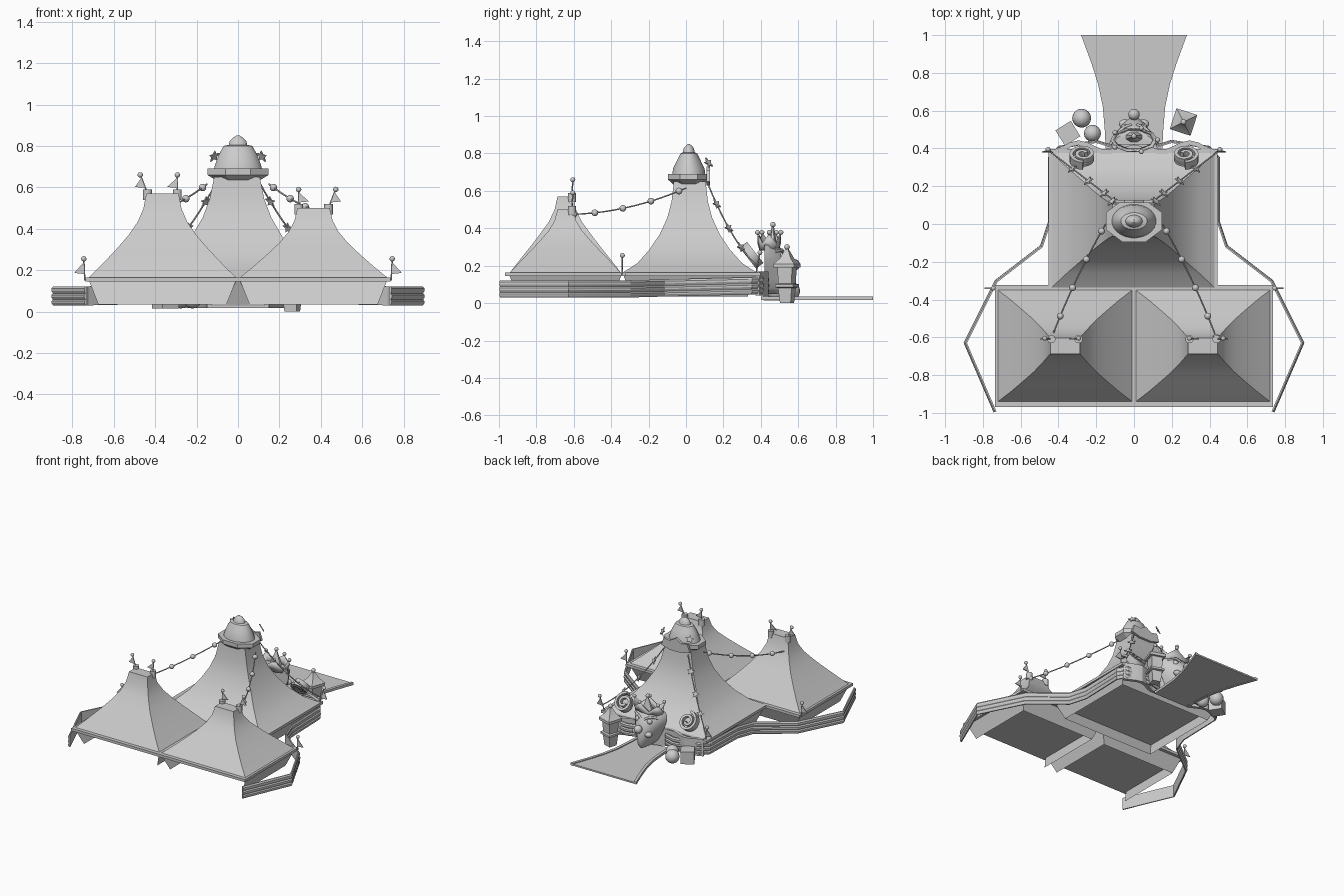
import bpy, bmesh, math
from mathutils import Vector

if "Cube" in bpy.data.objects:
    bpy.data.objects.remove(bpy.data.objects["Cube"])


def mesh(name, verts, faces, angle=35):
    me = bpy.data.meshes.new(name)
    me.from_pydata([tuple(v) for v in verts], [], faces)
    bm = bmesh.new()
    bm.from_mesh(me)
    bmesh.ops.recalc_face_normals(bm, faces=bm.faces)
    bm.to_mesh(me)
    bm.free()
    ob = bpy.data.objects.new(name, me)
    bpy.context.collection.objects.link(ob)
    bpy.ops.object.select_all(action='DESELECT')
    bpy.context.view_layer.objects.active = ob
    ob.select_set(True)
    bpy.ops.object.shade_smooth_by_angle(angle=math.radians(angle))
    return ob


def loft(name, rings, angle=35):
    n = len(rings[0])
    verts = [p for r in rings for p in r]
    faces = [(i*n+j, i*n+(j+1) % n, (i+1)*n+(j+1) % n, (i+1)*n+j)
             for i in range(len(rings)-1) for j in range(n)]
    faces += [tuple(range(n))[::-1], tuple(range(len(verts)-n, len(verts)))]
    return mesh(name, verts, faces, angle)


def rect(cx, cy, z, a, b):
    return [(cx-a, cy-b, z), (cx+a, cy-b, z), (cx+a, cy+b, z), (cx-a, cy+b, z)]


def oval(cx, cy, z, a, b, n=24):
    return [(cx+a*math.cos(2*math.pi*(i+.5)/n), cy+b*math.sin(2*math.pi*(i+.5)/n), z) for i in range(n)]


def ribbon(name, path, section):
    """Sweep (offset, height) section along a mitred path of (x, y, z)."""
    pts = [Vector(p) for p in path]
    rings = []
    for i, p in enumerate(pts):
        a = pts[i]-pts[i-1] if i else pts[1]-pts[0]
        b = pts[i+1]-pts[i] if i < len(pts)-1 else a
        na, nb = [Vector((d.y, -d.x, 0)).normalized() for d in (a, b)]
        m = (na+nb).normalized()
        m /= max(.5, m.dot(na))
        rings.append([p+m*o+Vector((0, 0, h)) for o, h in section])
    return loft(name, rings, 25)


def ball(name, loc, r, scale=(1, 1, 1)):
    bpy.ops.mesh.primitive_uv_sphere_add(segments=16, ring_count=10, radius=r, location=loc)
    ob = bpy.context.object
    ob.name = name
    ob.scale = scale
    bpy.ops.object.shade_smooth()
    return ob


def rope(name, pts, r=.004):
    cu = bpy.data.curves.new(name, 'CURVE')
    cu.dimensions = '3D'
    cu.bevel_depth = r
    cu.bevel_resolution = 1
    sp = cu.splines.new('POLY')
    sp.points.add(len(pts)-1)
    for q, p in zip(sp.points, pts):
        q.co = (*p, 1)
    ob = bpy.data.objects.new(name, cu)
    bpy.context.collection.objects.link(ob)


def flag(base, top, s):
    b, t = Vector(base), Vector(top)
    rope("flag_pole", [b, t], .004)
    ball("flag_knob", t, .013)
    p, q = b.lerp(t, .85), b.lerp(t, .3)
    tip = q+Vector((s*.05, 0, .005))
    d = Vector((0, .003, 0))
    loft("pennant", [[p-d, q-d, tip-d], [p+d, q+d, tip+d]])


def star(loc, r, s):
    pts = []
    for i in range(10):
        a, k = math.pi*i/5+math.pi/2, r if i % 2 == 0 else r*.45
        pts.append((k*math.cos(a), k*math.sin(a)))
    ob = loft("star", [[(x, y, z) for x, z in pts] for y in (-.004, .004)])
    ob.location = loc
    ob.rotation_euler = (.5, .2*s, -.6*s)


def tent(name, cx, cy, a, b, profile, h, front):
    # open-bottomed sloping skirt (front optional), eave board, then swept canvas
    v = rect(cx, cy, .035, a-.05, b-.05)+rect(cx, cy, .15, a-.005, b-.005)
    mesh(name+"_skirt", v, [(i, (i+1) % 4, 4+(i+1) % 4, 4+i) for i in range(0 if front else 1, 4)])
    loft(name+"_eave", [rect(cx, cy, z, a+.012, b+.018) for z in (.145, .165)])
    loft(name+"_roof", [rect(cx, cy, .165+t*(h-.165), x, y) for x, y, t in profile])


# Tents
side = [(.355, .295, 0), (.29, .245, .16), (.225, .19, .33), (.165, .137, .5),
        (.12, .09, .66), (.092, .058, .82), (.078, .042, 1)]
tent("left_tent", -.365, -.645, .36, .305, side, .57, False)
tent("right_tent", .365, -.645, .36, .305, side, .5, False)
main = [(.43, .355, 0), (.35, .28, .1), (.275, .215, .25), (.215, .16, .42),
        (.165, .12, .6), (.132, .097, .78), (.11, .085, 1)]
tent("main_tent", -.005, .02, .435, .36, main, .65, True)

# Cupola over the main tent
loft("cupola_collar", [oval(0, .015, z, a, b, 8) for z, a, b in
     [(.635, .115, .09), (.66, .16, .12), (.69, .16, .12), (.69, .12, .09)]], 20)
loft("cupola_roof", [oval(0, .015, z, a, b) for z, a, b in
     [(.68, .12, .09), (.72, .108, .085), (.76, .092, .065), (.80, .07, .045), (.805, .045, .033),
      (.825, .04, .028), (.84, .025, .018), (.85, .008, .006)]])

# Sign board on the back of the cupola
prof = [(-.12, .65), (-.05, .63), (.05, .63), (.12, .65), (.10, .71), (.05, .7), (0, .73), (-.05, .7), (-.10, .71)]
loft("sign_board", [[(x, y, z) for x, z in prof] for y in (.11, .128)])

# Stepped fence, one mirrored path per side
sec = [(.004, .03), (.012, .03), (.019, .042), (.019, .05), (.013, .058), (.02, .07), (.02, .08),
       (.013, .088), (.019, .1), (.019, .112), (.012, .122), (.004, .122)]
half = [(.725, -.99, 0), (.88, -.63, 0), (.72, -.31, 0), (.48, -.125, .005), (.435, .01, .008),
        (.435, .345, .016), (.39, .395, .02), (.29, .41, .02), (.2, .425, .02), (.12, .40, .02)]

for s in (1, -1):
    ribbon("fence", [(s*x, y, z) for x, y, z in half], [(s*o, h) for o, h in sec])
    # Tent-top posts and flags
    h = .5 if s > 0 else .57
    for k in (-1, 1):
        x = s*.365+k*.072
        loft("tent_post", [oval(x, -.61, z, .022, .022, 12) for z in (h-.03, h+.02)])
        flag((x, -.61, h), (x+k*(.035 if k == s else 0), -.605, h+.09), s)
    flag((s*.74, -.34, .15), (s*.745, -.34, .255), s)
    flag((s*.43, .375, .16), (s*.455, .395, .27), s)
    # Light ropes with bulbs to the front tents
    a, b = Vector((s*.15, 0, .615)), Vector((s*.435, -.6, .475))
    pts = [a.lerp(b, t/16)+Vector((s*.06, 0, -.12))*(t/16)*(1-t/16) for t in range(17)]
    rope("light_rope", pts)
    for i in (1, 5, 9, 13, 16):
        ball("light_bulb", pts[i], .018)
    # Star ropes to the gate corners
    a, b = Vector((s*.1, .12, .63)), Vector((s*.44, .38, .2))
    pts = [a.lerp(b, t/12)-Vector((0, 0, .2))*(t/12)*(1-t/12) for t in range(13)]
    rope("star_rope", pts)
    for i in (2, 5, 8):
        star(pts[i], .03, s)
    star((s*.115, .12, .75), .032, s)
    # Scroll ornaments beside the gate, facing back and up
    sp = []
    for i in range(37):
        t = i/36
        ang, r = math.pi*(-.5+t*3.4), .07*(1-.75*t)
        sp.append((s*r*math.cos(ang), r*math.sin(ang), 0))
    scroll = [ribbon("scroll", sp, [(-.009, -.025), (.009, -.025), (.009, .025), (-.009, .025)]),
              loft("scroll_back", [oval(0, 0, z, .058, .058) for z in (-.02, -.005)])]
    for ob in scroll:
        ob.location = (s*.27, .355, .25)
        ob.rotation_euler = (math.radians(-52), 0, 0)

# Wavy gate wall
wave = [(.42*i/10, .405+.025*math.cos(i*.9), 0) for i in range(-10, 11)]
ribbon("gate_wall", wave, [(-.012, .04), (.012, .04), (.012, .17), (-.012, .17)])


# Crowned mask over the entrance, wedge shaped in plan
def dring(z, w, d):
    return [(w*math.cos(math.pi*i/12), .42+d*math.sin(math.pi*i/12)**1.7, z) for i in range(13)]


loft("mask", [dring(*r) for r in [(.05, .03, .13), (.08, .06, .15), (.13, .085, .15), (.18, .11, .145),
                                  (.23, .13, .125), (.28, .135, .1), (.31, .12, .07)]], 50)
ball("nose", (0, .58, .205), .03)
for s in (1, -1):
    ball("eye", (s*.05, .51, .25), .02)
    ball("cheek", (s*.05, .53, .16), .03, (1, .8, .7))
    rope("brow", [(s*.015, .525, .265), (s*.05, .515, .285), (s*.095, .475, .275)], .008)
n = 10
cy = .445
low = [(.1*math.cos(2*math.pi*i/n), cy+.055*math.sin(2*math.pi*i/n), .28) for i in range(n)]
high = [(x*1.25, cy+(y-cy)*1.2, .37 if i % 2 == 0 else .32) for i, (x, y, z) in enumerate(low)]
crown = mesh("crown", low+high, [(i, (i+1) % n, n+(i+1) % n, n+i) for i in range(n)])
crown.modifiers.new("thickness", 'SOLIDIFY').thickness = .008
for p in high[::2]:
    ball("crown_ball", (p[0], p[1], p[2]+.008), .013)
loft("crown_peak", [oval(0, .46, .3, .05, .03, 8), oval(0, .465, .41, .006, .006, 8)])
ball("crown_top_ball", (0, .465, .42), .014)

# Entrance ramp with raised borders
edge = [(.15, .40), (.155, .5), (.165, .62), (.19, .74), (.225, .85), (.28, 1.0)]
loft("ramp", [[(-w, y, .018), (w, y, .018), (w, y, .03), (-w, y, .03)] for w, y in edge])
for s in (1, -1):
    loft("ramp_border", [[(s*(w-.022), y, .017), (s*w, y, .017), (s*w, y, .036), (s*(w-.022), y, .036)]
                         for w, y in edge])


# Ticket booth
def turned(name, rings, loc, ang):
    ob = loft(name, rings)
    ob.location = loc
    ob.rotation_euler.z = math.radians(ang)
    return ob


at = (.262, .54, 0)
body = [(0, .03), (.08, .038), (.085, .05), (.1, .05), (.105, .037), (.2, .042)]
roof = [(.19, .058), (.21, .058), (.24, .03), (.29, .007)]
turned("booth_body", [rect(0, 0, z, r, r) for z, r in body], at, -18)
turned("booth_roof", [rect(0, 0, z, r, r) for z, r in roof], at, -18)
ball("booth_knob", (.262, .54, .3), .015)

# Balls and crate
ball("large_ball", (-.277, .56, .065), .05)
ball("small_ball", (-.22, .48, .06), .045)
turned("crate", [rect(0, 0, z, .048, .048) for z in (.015, .11)], (-.35, .48, 0), 32)
